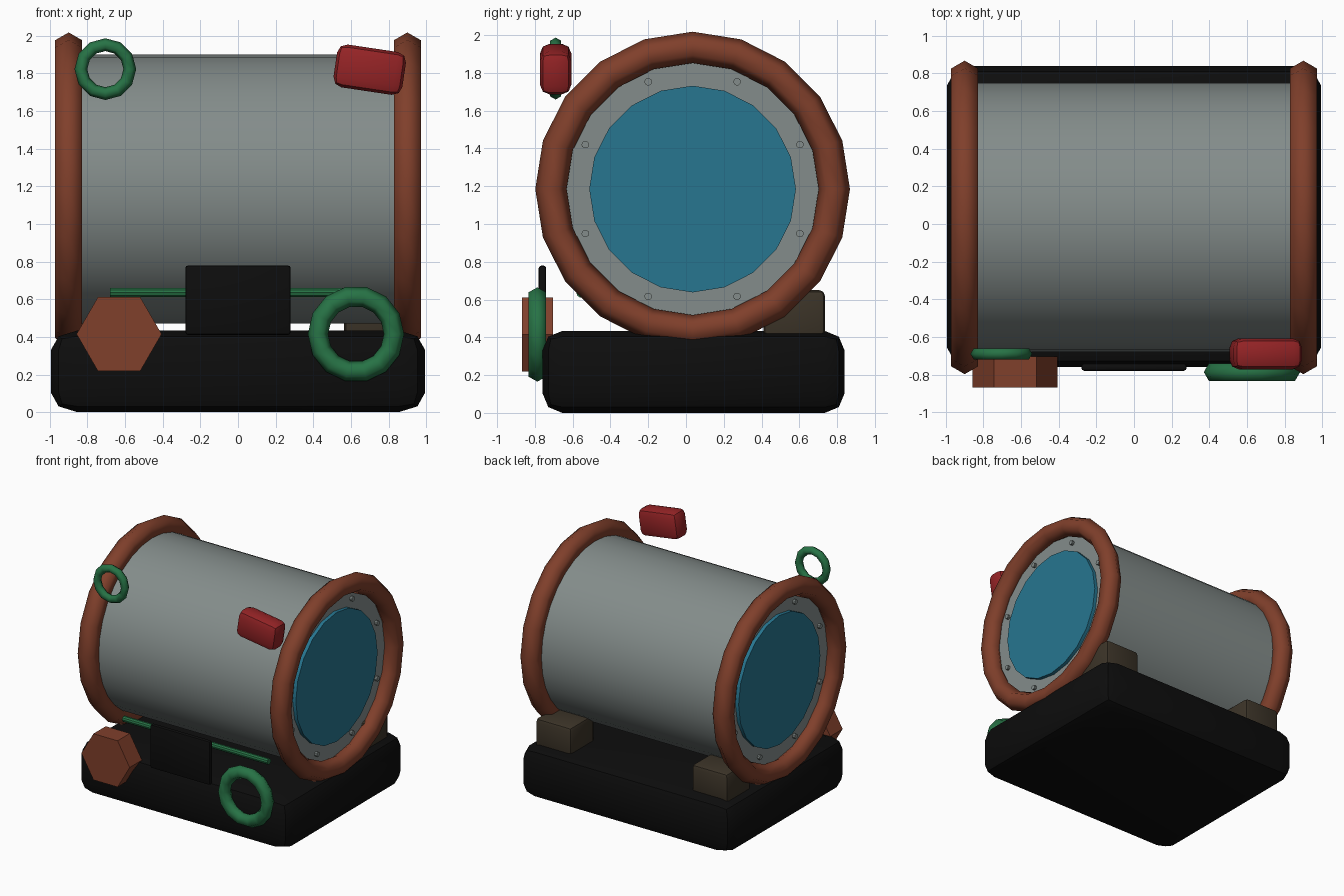
import bpy, bmesh, math
from mathutils import Matrix, Vector

if "Cube" in bpy.data.objects:
    bpy.data.objects.remove(bpy.data.objects["Cube"])


def material(name, rgb):
    m = bpy.data.materials.new(name)
    m.diffuse_color = (*rgb, 1)
    m.use_nodes = True
    m.node_tree.nodes["Principled BSDF"].inputs["Base Color"].default_value = m.diffuse_color
    return m


GREY = material("steel grey", (0.23, 0.265, 0.257))
RUST = material("rust brown", (0.215, 0.05, 0.024))
BLUE = material("glass blue", (0.02, 0.18, 0.28))
BLACK = material("black", (0.004, 0.004, 0.004))
GREEN = material("green", (0.02, 0.17, 0.06))
RED = material("red", (0.30, 0.017, 0.019))
WOOD = material("dark brown", (0.045, 0.034, 0.021))

ALONG_X = Matrix.Rotation(math.pi / 2, 4, 'Y')
ALONG_Y = Matrix.Rotation(math.pi / 2, 4, 'X')


def finish(bm, name, mat, angle=30):
    bmesh.ops.recalc_face_normals(bm, faces=bm.faces[:])
    mesh = bpy.data.meshes.new(name)
    bm.to_mesh(mesh)
    bm.free()
    mesh.materials.append(mat)
    ob = bpy.data.objects.new(name, mesh)
    bpy.context.collection.objects.link(ob)
    bpy.ops.object.select_all(action='DESELECT')
    ob.select_set(True)
    bpy.context.view_layer.objects.active = ob
    bpy.ops.object.shade_smooth_by_angle(angle=math.radians(angle))
    return ob


def box(name, mat, centre, size, bevel, segments=2, stretch_x=1, tilt=0):
    """Rounded box; stretch_x widens the rounding along x."""
    bm = bmesh.new()
    bmesh.ops.create_cube(bm, size=1)
    bmesh.ops.scale(bm, vec=(size[0] / stretch_x, size[1], size[2]), verts=bm.verts)
    bmesh.ops.bevel(bm, geom=bm.edges[:], offset=bevel, segments=segments,
                    profile=0.5, affect='EDGES')
    bmesh.ops.scale(bm, vec=(stretch_x, 1, 1), verts=bm.verts)
    bm.transform(Matrix.Translation(centre) @ Matrix.Rotation(tilt, 4, 'Y'))
    return finish(bm, name, mat)


def cylinder(name, mat, centre, radius, length, sides, axis, spin=0):
    bm = bmesh.new()
    bmesh.ops.create_cone(bm, cap_ends=True, segments=sides, radius1=radius,
                          radius2=radius, depth=length)
    bm.transform(Matrix.Translation(centre) @ axis @ Matrix.Rotation(spin, 4, 'Z'))
    return finish(bm, name, mat)


def ring(name, mat, centre, major, minor, sides, axis, tube=6):
    bm = bmesh.new()
    loops = []
    for i in range(sides):
        a = 2 * math.pi * i / sides
        loop = []
        for j in range(tube):
            b = 2 * math.pi * j / tube
            r = major + minor * math.cos(b)
            loop.append(bm.verts.new((r * math.cos(a), r * math.sin(a),
                                      minor * math.sin(b))))
        loops.append(loop)
    for i in range(sides):
        p, q = loops[i], loops[(i + 1) % sides]
        for j in range(tube):
            k = (j + 1) % tube
            bm.faces.new((p[j], q[j], q[k], p[k]))
    bm.transform(Matrix.Translation(centre) @ axis)
    return finish(bm, name, mat, 61)


CY, CZ = 0.035, 1.185  # axis of the drum

# Base and drum
box("base", BLACK, (0, 0.04, 0.217), (1.99, 1.6, 0.434), 0.105, 2, 1.35)
cylinder("drum", GREY, (0, CY, CZ), 0.715, 1.74, 32, ALONG_X)

# Both ends: rim, window and bolts; support block at the back
for side, s in (("left", -1), ("right", 1)):
    ring(side + "_rim", RUST, (0.9 * s, CY, CZ), 0.75, 0.083, 20, ALONG_X)
    cylinder(side + "_window", BLUE, (0.885 * s, CY, CZ), 0.547, 0.03, 20, ALONG_X)
    for i in range(8):
        a = math.pi / 8 + i * math.pi / 4
        cylinder(f"{side}_bolt_{i + 1}", GREY,
                 (0.877 * s, CY + 0.615 * math.cos(a), CZ + 0.615 * math.sin(a)),
                 0.02, 0.03, 10, ALONG_X)
    box(side + "_support", WOOD, (0.732 * s, 0.573, 0.515), (0.335, 0.325, 0.27), 0.03)

# Front panel and rod
box("front_panel", BLACK, (0, -0.76, 0.595), (0.56, 0.04, 0.37), 0.015)
cylinder("front_rod", GREEN, (0, -0.555, 0.635), 0.025, 1.36, 10, ALONG_X)

# Loose parts at the front
cylinder("hexagon_block", RUST, (-0.632, -0.787, 0.415), 0.226, 0.165, 6, ALONG_Y, math.pi / 2)
ring("large_ring", GREEN, (0.627, -0.787, 0.415), 0.202, 0.054, 14, ALONG_Y)
ring("small_ring", GREEN, (-0.705, -0.69, 1.823), 0.13, 0.034, 12, ALONG_Y)
box("red_capsule", RED, (0.7, -0.69, 1.82), (0.37, 0.165, 0.23), 0.05, 2, 1, math.radians(8.5))
